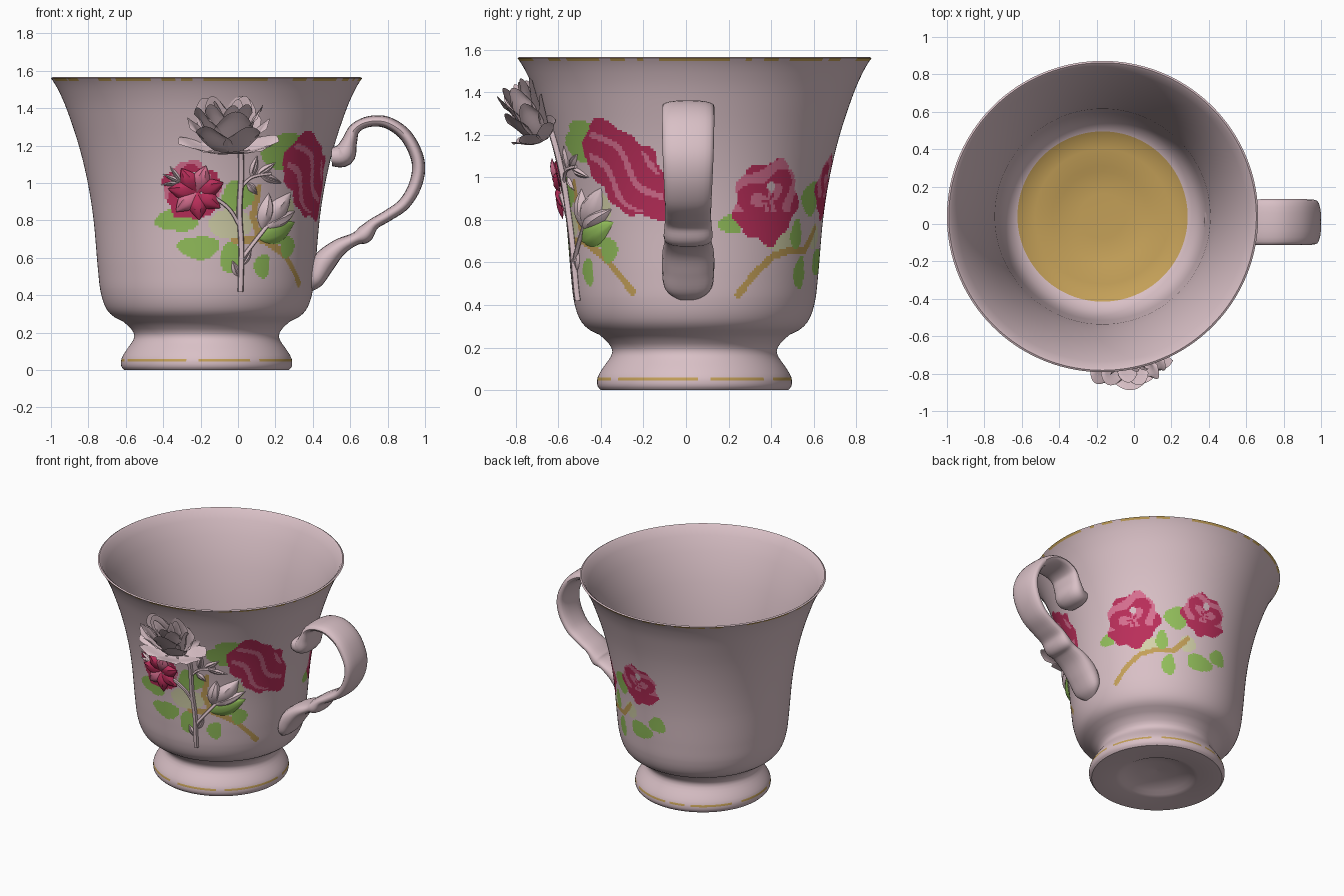
import bpy, bmesh, math
from math import sin, cos, pi, asin, atan2, hypot
from mathutils import Matrix, Vector

if "Cube" in bpy.data.objects:
    bpy.data.objects.remove(bpy.data.objects["Cube"])

CX, CY = -0.168, 0.04          # cup axis


def material(name, rgb):
    m = bpy.data.materials.new(name)
    m.diffuse_color = [((c / 255 + 0.055) / 1.055) ** 2.4 for c in rgb] + [1]
    m.use_nodes = True
    m.node_tree.nodes["Principled BSDF"].inputs["Base Color"].default_value = m.diffuse_color
    return m


MATS = [material("pink porcelain", (217, 192, 198)), material("gold", (196, 160, 88)),
        material("leaf green", (148, 192, 92)), material("deep red", (186, 46, 90)),
        material("rose pink", (216, 112, 145)), material("pale green", (212, 210, 170))]
PORCELAIN, GOLD, GREEN, RED, PINK, PALE = range(6)


def make(name, verts, faces, idx=0, angle=40):
    me = bpy.data.meshes.new(name)
    me.from_pydata(verts, [], faces)
    for m in MATS:
        me.materials.append(m)
    idx = idx if isinstance(idx, list) else [idx] * len(faces)
    me.polygons.foreach_set("material_index", idx)
    ob = bpy.data.objects.new(name, me)
    bpy.context.collection.objects.link(ob)
    bm = bmesh.new()
    bm.from_mesh(me)
    bmesh.ops.recalc_face_normals(bm, faces=bm.faces)
    bm.to_mesh(me)
    bm.free()
    bpy.ops.object.select_all(action='DESELECT')
    ob.select_set(True)
    bpy.context.view_layer.objects.active = ob
    bpy.ops.object.shade_smooth_by_angle(angle=math.radians(angle))
    return ob


def smooth_path(pts, n):
    """Catmull-Rom curve through tuples of any length"""
    p = [pts[0]] + list(pts) + [pts[-1]]
    out = []
    for i in range(1, len(p) - 2):
        for k in range(n):
            t = k / n
            out.append(tuple(0.5 * (2 * b + (c - a) * t + (2 * a - 5 * b + 4 * c - d) * t * t
                                    + (3 * b - a - 3 * c + d) * t ** 3)
                             for a, b, c, d in zip(*p[i - 1:i + 3])))
    return out + [tuple(pts[-1])]


# ---------- cup body: outer profile (radius, height), then painted by rule
OUTER = smooth_path([(.44, 0), (.456, .02), (.455, .06), (.43, .105), (.398, .15), (.386, .18), (.40, .215),
                     (.45, .262), (.50, .287), (.54, .335), (.567, .42), (.582, .55), (.604, .8), (.635, 1.0),
                     (.683, 1.2), (.75, 1.4), (.80, 1.51), (.832, 1.56)], 8)


def R(z):
    for (r0, z0), (r1, z1) in zip(OUTER, OUTER[1:]):
        if z <= z1:
            return r0 + (r1 - r0) * max(0, z - z0) / max(1e-6, z1 - z0)
    return OUTER[-1][0]


# painted flowers: angle, height, half width, half height, tilt
FLOWERS = [(-.13, .96, .155, .155, 0), (1.03, 1.03, .28, .165, -.8),
           (2.17, .885, .185, .195, 0), (2.98, .95, .165, .145, -.3)]
# painted leaves: angle, height, half angle, half height
LEAVES = [(.27, .93, .14, .08), (.62, 1.15, .16, .075), (.68, 1.22, .12, .05), (-.27, .80, .2, .06),
          (-.07, .655, .19, .062), (.23, .6, .11, .08), (.54, .555, .085, .065), (.66, .74, .16, .065),
          (.82, .66, .09, .06), (2.66, .90, .13, .08), (1.86, .78, .1, .045), (2.5, .73, .07, .07),
          (2.96, .60, .17, .06), (2.58, .55, .08, .075), (3.2, .68, .11, .06)]
STEMS = [[(1.04, .46), (.92, .54), (.76, .63), (.5, .70), (.25, .69)], [(.5, .70), (.42, .82), (.46, .97)],
         [(1.94, .45), (2.08, .55), (2.25, .63), (2.45, .66), (2.64, .66), (2.8, .76)]]
HALOS = [(.22, .78, .2, .08), (.75, .85, .12, .08), (2.35, .70, .2, .05), (1.97, .83, .1, .05), (2.8, .72, .1, .06)]


def seg_dist(p, a, b):
    p, a, b = Vector(p), Vector(a), Vector(b)
    t = max(0, min(1, (p - a).dot(b - a) / (b - a).length_squared))
    return (p - a - (b - a) * t).length


def paint(f, z):
    """material for an outer face at angle f (0 = front, towards +x) and height z"""
    if .044 < z < .062 and sin(7 * f) + sin(17 * f + 1) > -1.1:
        return GOLD
    if z > 1.545 and sin(9 * f) + sin(23 * f) + sin(41 * f) > -.7:
        return GOLD
    if not .42 < z < 1.3 or not -.8 < f < 3.6:
        return PORCELAIN
    for n, (f0, z0, a, b, tilt) in enumerate(FLOWERS):
        dx, dz = (f - f0) * .63, z - z0
        u, v = dx * cos(tilt) + dz * sin(tilt), dz * cos(tilt) - dx * sin(tilt)
        q, th = hypot(u / a, v / b), atan2(v, u)
        if q < 1 + .06 * sin(5 * th + n) + .05 * sin(9 * th + 2):
            if n != 1 and hypot(dx - .01, dz - .07) < .024:
                return PORCELAIN
            if n == 1:
                streak = sin(v * 52 + 1.6 * sin(u * 17)) > .62 and q < .85
            else:
                streak = sin(9 * q + 2 * sin(3 * th + n)) > .1 and dz > -.05
            return PINK if streak else RED
    for f0, z0, a, b in LEAVES:
        u, v = (f - f0) / a, (z - z0) / b
        if hypot(u, v) < 1 + .08 * sin(3 * atan2(v, u) + 9 * f0):
            return GREEN
    for s in STEMS:
        for a, b in zip(s, s[1:]):
            if seg_dist((f * .6, z), (a[0] * .6, a[1]), (b[0] * .6, b[1])) < .018:
                return GOLD
    for f0, z0, a, b in HALOS:
        if hypot((f - f0) / a, (z - z0) / b) < 1:
            return PALE
    return PORCELAIN


N = 340
zs = [0, .01, .02, .032, .046, .06] + [.06 + .02 * i for i in range(1, 18)]
zs += [.42 + .011 * i for i in range(1, 80)] + [1.31 + .03 * i for i in range(8)] + [1.546, 1.56]
bottom = [(.001, .06), (.13, .052), (.22, .028), (.25, .012), (.28, .004), (.42, 0)]
inner = [(.822, 1.566), (.808, 1.555), (.775, 1.5), (.722, 1.4), (.655, 1.2), (.607, 1.0), (.576, .8), (.554, .55),
         (.535, .43), (.505, .365), (.455, .315), (.36, .293), (.27, .288), (.24, .275), (.12, .27), (.001, .27)]
rows = bottom + [(R(z), z) for z in zs] + inner
verts, faces, idx = [], [], []
for r, z in rows:
    for j in range(N):
        a = 2 * pi * j / N - pi / 2
        verts.append((CX + r * sin(a), CY - r * cos(a), z))
for i in range(len(rows) - 1):
    zc = (rows[i][1] + rows[i + 1][1]) / 2
    outside = len(bottom) <= i < len(bottom) + len(zs) - 1
    floor = i >= len(bottom) + len(zs) and rows[i][0] < .46
    for j in range(N):
        k = (j + 1) % N
        faces.append((i * N + j, i * N + k, i * N + N + k, i * N + N + j))
        idx.append(paint(2 * pi * (j + .5) / N - pi / 2, zc) if outside else GOLD if floor else PORCELAIN)
make("cup_body", verts, faces, idx)


def sweep(name, path, frame, sides, mat=0):
    """closed tube; frame(i) gives centre and two half-axis vectors"""
    v, f = [], []
    for i in range(len(path)):
        c, a, b = frame(i)
        for k in range(sides):
            t = 2 * pi * k / sides
            p = lambda q: math.copysign(abs(q) ** .8, q)
            v.append(c + a * p(cos(t)) + b * p(sin(t)))
    for i in range(len(path) - 1):
        for k in range(sides):
            m = (k + 1) % sides
            f.append((i * sides + k, i * sides + m, (i + 1) * sides + m, (i + 1) * sides + k))
    f += [tuple(range(sides)), tuple(range(len(v) - sides, len(v)))]
    return make(name, v, f, mat)


# ---------- handle: scroll path (x, z, half thickness, half width)
HP = smooth_path([(.50, 1.14, .05, .10), (.565, 1.15, .062, .12), (.595, 1.22, .042, .12), (.625, 1.29, .03, .12),
                  (.70, 1.328, .029, .123), (.80, 1.322, .032, .123), (.90, 1.25, .034, .123),
                  (.962, 1.12, .035, .12), (.952, 1.0, .035, .115), (.89, .89, .033, .11), (.80, .825, .031, .108),
                  (.725, .78, .032, .11), (.675, .725, .048, .115), (.625, .70, .034, .11), (.54, .655, .046, .12),
                  (.46, .575, .062, .123), (.415, .48, .045, .11), (.385, .43, .015, .05)], 5)


def handle_frame(i):
    a, b = HP[max(0, i - 1)], HP[min(len(HP) - 1, i + 1)]
    t = Vector((b[0] - a[0], 0, b[1] - a[1])).normalized()
    x, z, th, w = HP[i]
    return Vector((x, .01, z)), Vector((-t.z, 0, t.x)) * th, Vector((0, w, 0))


sweep("handle", HP, handle_frame, 20)


# ---------- raised rose decoration on the front
def on_wall(x, z, off):
    f = asin(max(-1, min(1, (x - CX) / R(z))))
    r = R(z) + off
    return Vector((CX + r * sin(f), CY - r * cos(f), z))


def stem(name, pts, rad, mat=0):
    path = smooth_path(pts, 6)

    def frame(i):
        a, b = path[max(0, i - 1)], path[min(len(path) - 1, i + 1)]
        t = (on_wall(*b, .01) - on_wall(*a, .01)).normalized()
        side = t.cross(Vector((0, -1, 0))).normalized()
        return on_wall(*path[i], .01), side * rad, side.cross(t) * rad
    sweep(name, path, frame, 8, mat)


def leaf(name, x, z, deg, length, width, bulge, mat=0, lift=0.0):
    """pointed, bulging leaf or petal that grows from (x, z) along the wall"""
    c, s = cos(math.radians(deg)), sin(math.radians(deg))
    v, f = [], []
    for i in range(11):
        u = i / 10
        for j in range(7):
            w = j / 3 - 1
            a, b = u * length, w * width * (sin(pi * u ** .8) + .02)
            off = .003 + (bulge * (1 - w * w) - .006 * (j == 3)) * sin(pi * u) + lift * u
            v.append(on_wall(x + a * c - b * s, z + a * s + b * c, off))
    for i in range(10):
        for j in range(6):
            k = i * 7 + j
            f.append((k, k + 1, k + 8, k + 7))
    make(name, v, f, mat)


stem("main_stem", [(.01, .42), (.015, .65), (.005, .85), (.015, 1.05), (.01, 1.22)], .015)
stem("left_branch", [(.01, .76), (-.04, .85), (-.11, .91), (-.2, .95)], .010)
stem("right_branch", [(.02, .60), (.08, .68), (.15, .77)], .011)
stem("upper_twig", [(.01, .97), (.07, 1.03), (.17, 1.05)], .008)
for n, (d, l, w) in enumerate([(80, .2, .04), (30, .2, .04), (53, .25, .055)]):
    leaf(f"bud_petal_{n}", .13, .75, d, l, w, .045)
leaf("stem_leaf", .11, .70, 25, .21, .06, .03, GREEN)
for n, (x, z, d, l) in enumerate([(.07, 1.03, 75, .12), (.1, 1.04, 35, .12), (.12, 1.04, -20, .12),
                                  (.05, 1.0, -50, .08), (.02, .56, 60, .10), (.0, .5, 110, .09)]):
    leaf(f"twig_leaf_{n}", x, z, d, l, .02, .015)
for n in range(7):
    leaf(f"red_petal_{n}", -.22, .95, 20 + n * 51, .15, .05, .03, PINK if n % 3 == 1 else RED, .012)
for n, d in enumerate((125, 155, 185)):
    leaf(f"sepal_{n}", -.30, 1.0, d, .11, .012, .012)

# large rose: layers of (petals, base radius, top radius, height, half angle, phase)
v, f = [], []
place = Matrix.Translation((-.05, -.67, 1.17)) @ Matrix.Rotation(.5, 4, 'X') @ Matrix.Diagonal((1, .5, 1, 1))
for n, rb, rt, h, wid, ph in [(3, .02, .06, .30, 1.2, .3), (4, .04, .11, .31, 1.0, .8), (5, .05, .165, .29, .8, .2),
                              (6, .05, .20, .20, .65, .5), (7, .04, .25, .07, .5, .1)]:
    for k in range(n):
        a0, start = ph + 2 * pi * k / n, len(v)
        for i in range(9):
            t = i / 8
            for j in range(9):
                u = j / 4 - 1
                ang = a0 + u * wid * (sin(pi * (.12 + .76 * t)) * .75 + .3)
                rad = rb + (rt - rb) * t ** .6 + .02 * t ** 6
                p = place @ Vector((rad * sin(ang), -rad * cos(ang), h * t * (1 - .22 * u * u)))
                d = hypot(p.x - CX, p.y - CY)
                s = max(1, (R(p.z) + .004) / d)      # keep petals outside the wall
                v.append(Vector((CX + (p.x - CX) * s, CY + (p.y - CY) * s, p.z)))
        f += [(start + i * 9 + j, start + i * 9 + j + 1, start + i * 9 + j + 10, start + i * 9 + j + 9)
              for i in range(8) for j in range(8)]
make("large_rose", v, f)
